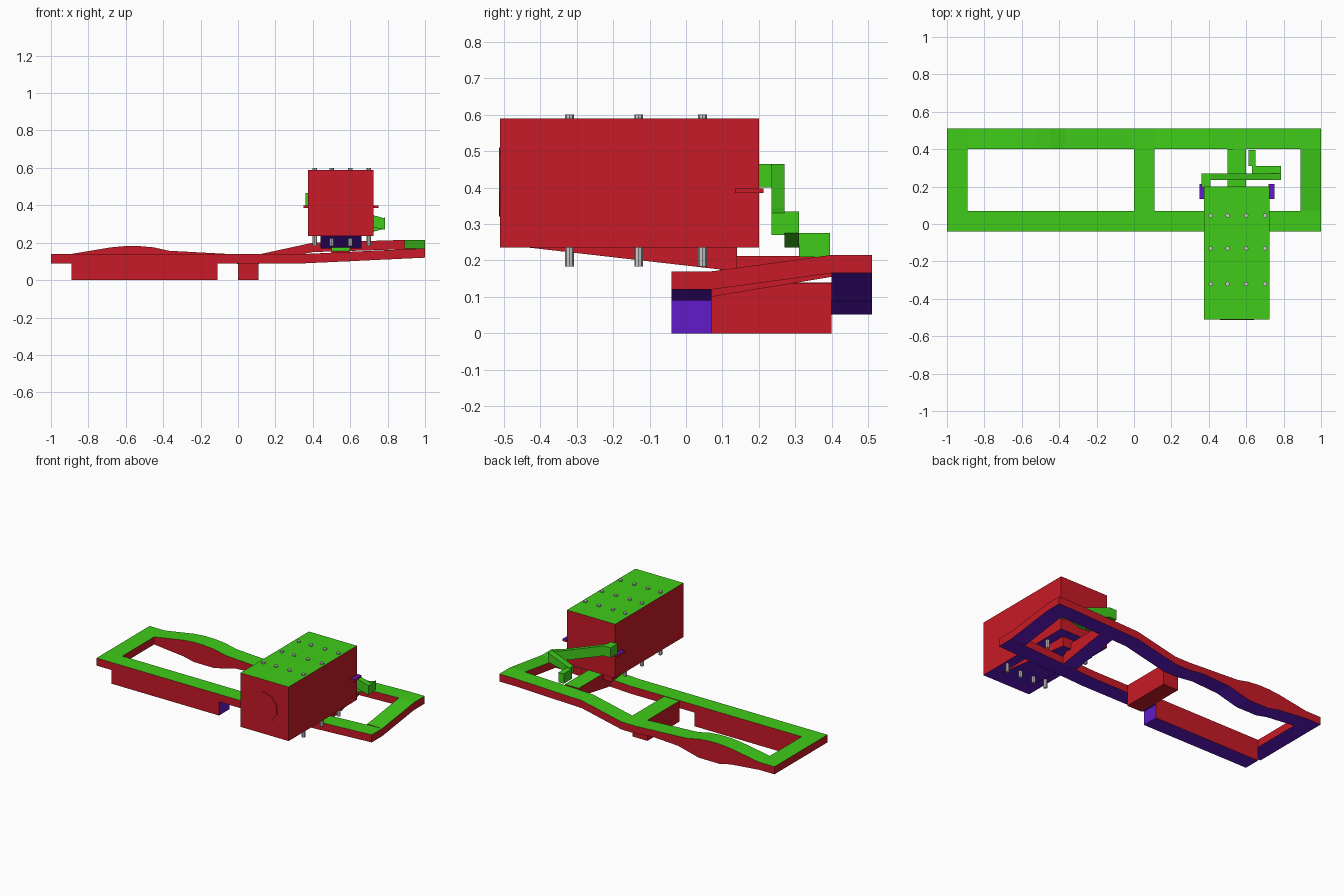
import bpy, bmesh, math
from mathutils import Vector

if "Cube" in bpy.data.objects:
    bpy.data.objects.remove(bpy.data.objects["Cube"])


def material(name, rgb):
    m = bpy.data.materials.new(name)
    m.diffuse_color = (*rgb, 1)
    m.use_nodes = True
    m.node_tree.nodes["Principled BSDF"].inputs["Base Color"].default_value = m.diffuse_color
    return m


GREEN = material("green", (0.05, 0.6, 0.01))
RED = material("red", (0.58, 0.01, 0.02))
VIOLET = material("violet", (0.12, 0.01, 0.58))


def prism(name, pts, axis, a, b, top=GREEN, side=RED, under=VIOLET):
    """Extrude a profile along x, y or z; colour faces by where they point."""
    def place(p, t):
        return {'x': (t, p[0], p[1]), 'y': (p[0], t, p[1]), 'z': (p[0], p[1], t)}[axis]
    bm = bmesh.new()
    lo = [bm.verts.new(place(p, a)) for p in pts]
    hi = [bm.verts.new(place(p, b)) for p in pts]
    bm.faces.new(lo)
    bm.faces.new(hi)
    n = len(pts)
    for i in range(n):
        j = (i + 1) % n
        bm.faces.new((lo[i], lo[j], hi[j], hi[i]))
    bmesh.ops.recalc_face_normals(bm, faces=bm.faces)
    for f in bm.faces:
        f.material_index = 0 if f.normal.z > 0.5 else 2 if f.normal.z < -0.5 else 1
    me = bpy.data.meshes.new(name)
    bm.to_mesh(me)
    bm.free()
    for m in (top, side, under):
        me.materials.append(m)
    ob = bpy.data.objects.new(name, me)
    bpy.context.collection.objects.link(ob)
    return ob


def box(name, x, y, z, **kw):
    return prism(name, [(x[0], z[0]), (x[1], z[0]), (x[1], z[1]), (x[0], z[1])], 'y', *y, **kw)


FRONT, BACK = (-0.04, 0.07), (0.40, 0.51)

# Frame: long rails with their height profiles
prism("front_rail", [(-1, .09), (.36, .09), (1, .12), (1, .17), (.36, .14), (-1, .14)], 'y', *FRONT)
prism("back_rail", [
    (-1, .09), (-.89, .09), (-.68, .07), (-.6, .052), (-.45, .052), (-.3, .09), (-.11, .1),
    (0, .087), (.11, .087), (.4, .15), (.89, .165), (1, .165),
    (1, .215), (.89, .215), (.4, .2), (.11, .137), (0, .137), (-.37, .157), (-.45, .175),
    (-.53, .182), (-.6, .182), (-.68, .175), (-.89, .14), (-1, .14)], 'y', *BACK)

# Frame: cross members
box("left_end_rail", (-1, -.89), (.07, .40), (.09, .14))
prism("right_end_rail", [(.07, .12), (.40, .165), (.40, .215), (.07, .17)], 'x', .89, 1)
box("middle_cross_beam", (0, .11), (.07, .40), (0, .137), under=RED)
prism("mount_cross_beam", [(.07, .1), (.4, .155), (.4, .212), (.14, .212), (.07, .155)], 'x', .5, .6)

# Deep beam under the front rail, with a violet end face
beam = box("front_under_beam", (-.89, -.11), FRONT, (0, .09), under=RED)
for f in beam.data.polygons:
    if f.normal.x > .9:
        f.material_index = 2
beam.data.materials[2] = VIOLET

# Housing and the wedge below it
box("housing", (.375, .725), (-.51, .2), (.235, .59))
prism("housing_wedge", [(-.43, .235), (.14, .17), (.14, .235)], 'x', .44, .66, under=VIOLET)
disc = [(.55 + .095 * math.cos(math.tau * (i + .5) / 10),
         .415 + .095 * math.sin(math.tau * (i + .5) / 10)) for i in range(10)]
prism("front_disc", disc, 'y', -.514, -.505, RED, RED, RED)

# Pins running through the housing
for x in (.41, .5, .6, .7):
    for y in (-.32, -.13, .045):
        ring = [(x + .012 * math.cos(math.tau * i / 8), y + .012 * math.sin(math.tau * i / 8))
                for i in range(8)]
        pin = prism("housing_pin", ring, 'z', .183, .6)
        pin.data.materials.clear()

# Thin side tabs
for s in (-1, 1):
    xs = sorted((.55 + s * .17, .55 + s * .2))
    box("side_tab", xs, (.135, .213), (.385, .398), top=VIOLET)

# Folded green arm at the back
g = dict(top=GREEN, side=GREEN, under=GREEN)
box("arm_anchor", (.36, .41), (.195, .235), (.4, .465), **g)
prism("arm_upper_link", [(.36, .4), (.41, .4), (.73, .28), (.785, .27),
                         (.785, .33), (.73, .345), (.41, .465), (.36, .465)], 'y', .235, .27, **g)
prism("arm_lower_link", [(.63, .235), (.785, .275), (.785, .335), (.63, .275)], 'y', .27, .31, **g)
box("arm_foot", (.612, .65), (.31, .395), (.21, .275), **g)
